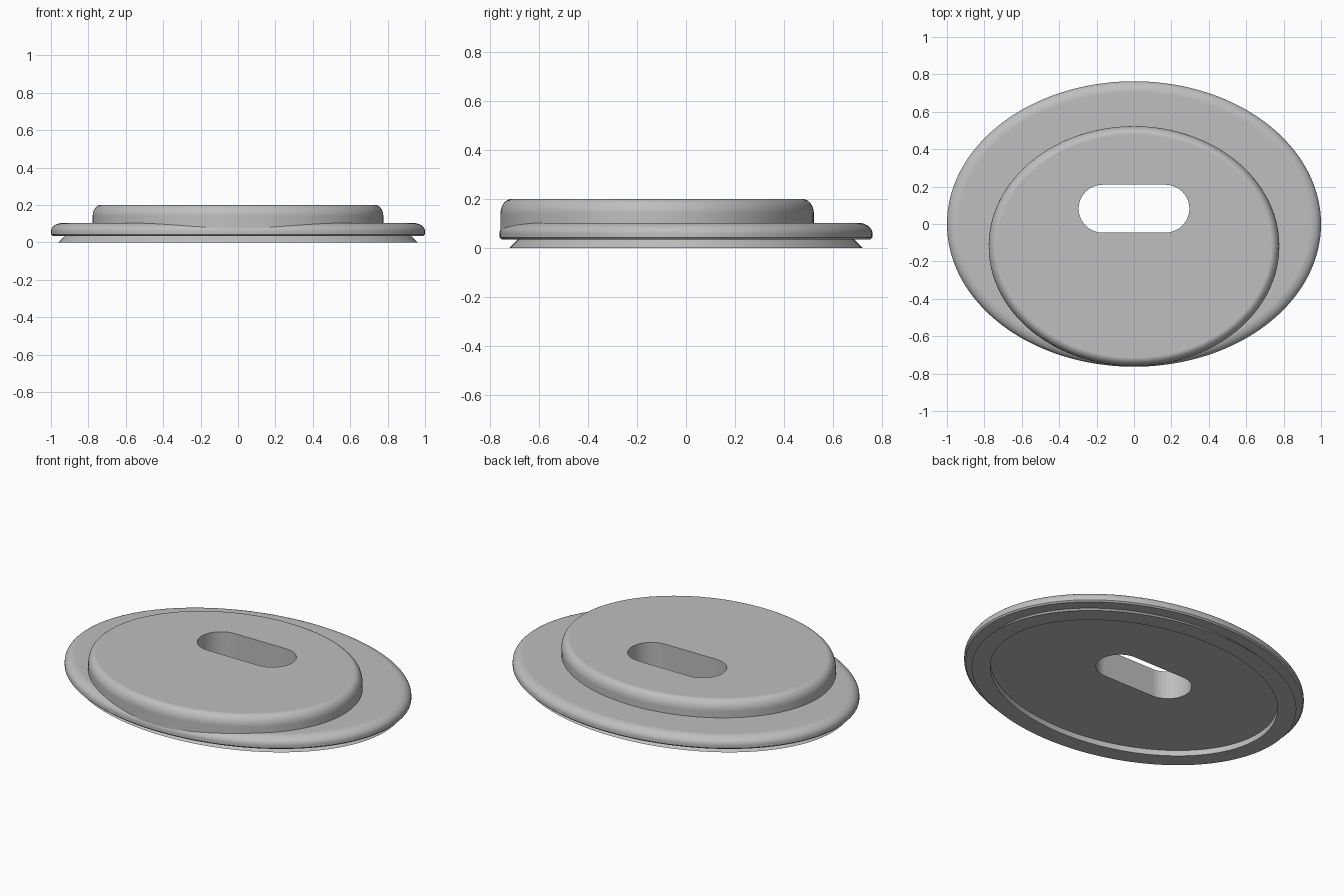
import bpy, bmesh, math

cube = bpy.data.objects.get("Cube")
if cube:
    bpy.data.objects.remove(cube, do_unlink=True)

grey = bpy.data.materials.new("plain grey")
grey.use_nodes = True
grey.diffuse_color = (0.52, 0.52, 0.52, 1)
grey.node_tree.nodes["Principled BSDF"].inputs["Base Color"].default_value = grey.diffuse_color


def ellipse(rx, ry, cy, inset, n=160):
    """Oval outline moved inward by a constant distance."""
    pts = []
    for i in range(n):
        a = 2 * math.pi * i / n
        nx, ny = ry * math.cos(a), rx * math.sin(a)
        k = inset / math.hypot(nx, ny)
        pts.append((rx * math.cos(a) - nx * k, cy + ry * math.sin(a) - ny * k))
    return pts


def stadium(half, r, cy, n=24):
    """Slot outline with half-round ends."""
    pts = []
    for side in (1, -1):
        for i in range(n + 1):
            a = math.pi * (i / n - 0.5)
            pts.append((side * (half + r * math.cos(a)), cy + side * r * math.sin(a)))
    return pts


def loft(name, rings):
    """Skin a closed solid through (outline, height) rings, bottom to top."""
    bm = bmesh.new()
    loops = [[bm.verts.new((x, y, z)) for x, y in pts] for pts, z in rings]
    for lo, hi in zip(loops, loops[1:]):
        for i in range(len(lo)):
            j = (i + 1) % len(lo)
            bm.faces.new((lo[i], lo[j], hi[j], hi[i]))
    bm.faces.new(loops[0][::-1])
    bm.faces.new(loops[-1])
    bmesh.ops.recalc_face_normals(bm, faces=bm.faces)
    mesh = bpy.data.meshes.new(name)
    bm.to_mesh(mesh)
    bm.free()
    mesh.materials.append(grey)
    ob = bpy.data.objects.new(name, mesh)
    bpy.context.collection.objects.link(ob)
    return ob


def rounded(width, height, top, steps=10):
    """Profile of a rounded upper edge as (inset, z)."""
    angles = [math.pi / 2 * i / steps for i in range(steps + 1)]
    return [(width * (1 - math.cos(a)), top - height * (1 - math.sin(a))) for a in angles]


# Oval base with a hollow, undercut lip beneath it
base_profile = [(0.14, 0.033), (0.14, 0), (0.04, 0), (0.075, 0.035),
                (0.008, 0.035), (0, 0.043)] + rounded(0.06, 0.045, 0.103)
base = loft("oval_base", [(ellipse(1, 0.763, 0, d), z) for d, z in base_profile])

# Raised oval disc, set toward the front
disc_profile = [(0, 0.055)] + rounded(0.045, 0.06, 0.2)
disc = loft("raised_disc", [(ellipse(0.777, 0.641, -0.118, d), z) for d, z in disc_profile])

# Cutter for the through slot
slot_outline = stadium(0.168, 0.128, 0.082)
slot = loft("slot_cutter", [(slot_outline, -0.1), (slot_outline, 0.3)])

# Join the disc to the base and cut the slot
bpy.ops.object.select_all(action='DESELECT')
bpy.context.view_layer.objects.active = base
base.select_set(True)
for helper, operation in ((disc, 'UNION'), (slot, 'DIFFERENCE')):
    helper.hide_render = True
    mod = base.modifiers.new(helper.name, 'BOOLEAN')
    mod.operation = operation
    mod.solver = 'EXACT'
    mod.object = helper
    bpy.ops.object.modifier_apply(modifier=mod.name)
    bpy.data.objects.remove(helper, do_unlink=True)
base.name = "oval_lid"

# Smooth rounded edges, flat large faces
bpy.ops.object.shade_smooth_by_angle(angle=math.radians(30))
weighted = base.modifiers.new("flat_faces", 'WEIGHTED_NORMAL')
weighted.keep_sharp = True
